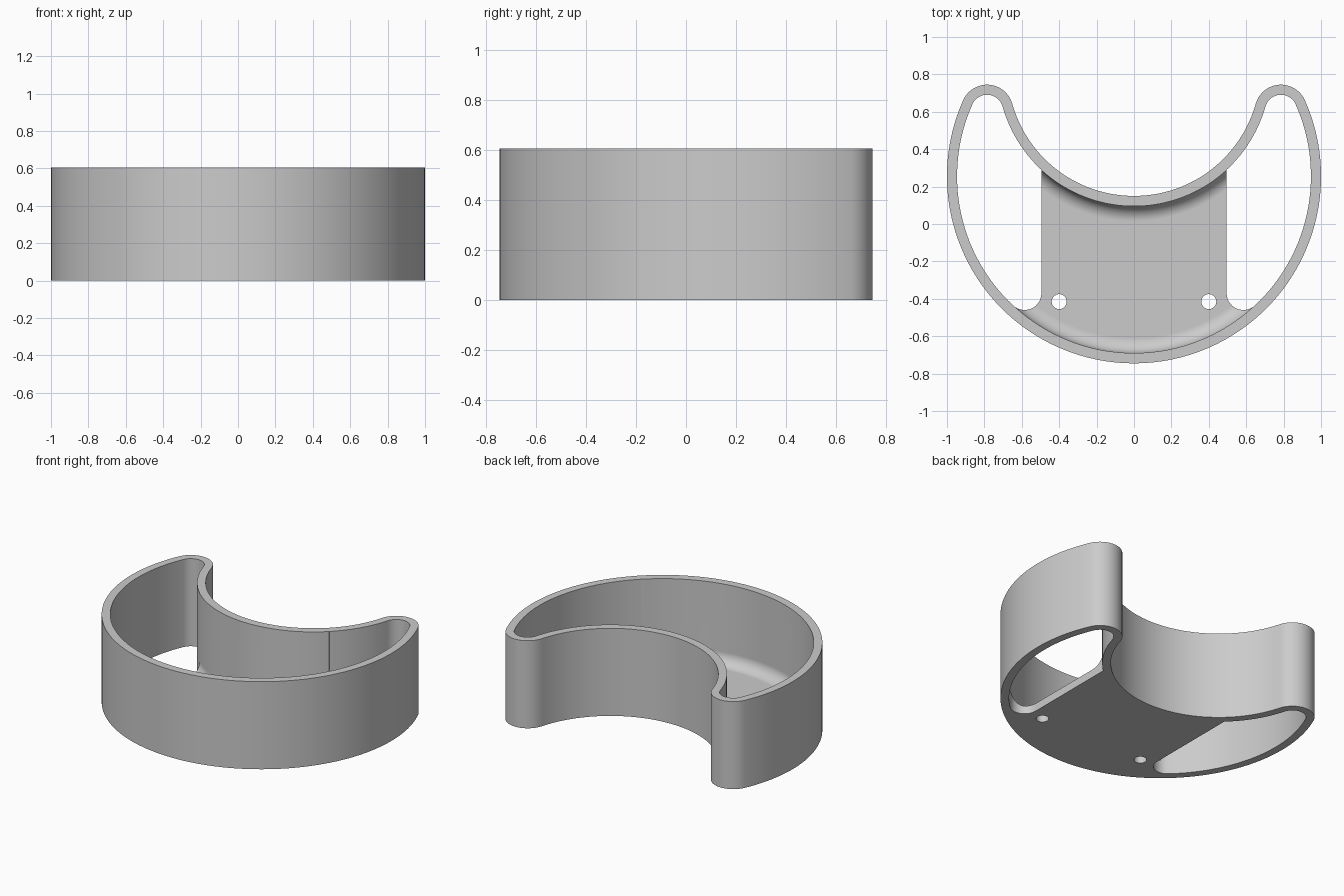
import bpy
import bmesh
from math import sin, cos, pi, radians, degrees, atan2, hypot, sqrt

cube = bpy.data.objects.get("Cube")
if cube:
    bpy.data.objects.remove(cube, do_unlink=True)

HEIGHT, FLOOR, WALL, FILLET = 0.605, 0.055, 0.055, 0.08
OUTER_Y, OUTER_R = 0.255, 1.0          # big round body
NOTCH_Y, NOTCH_R = 0.826, 0.676        # concave back
TIP_X, TIP_Y, TIP_R = 0.7856, 0.605, 0.14
WINDOW_X, CORNER_R = 0.495, 0.09


def arc(cx, cy, r, a0, a1, n):
    """Points along an arc in degrees, without the last one."""
    angles = [radians(a0 + (a1 - a0) * i / n) for i in range(n)]
    return [(cx + r * cos(a), cy + r * sin(a)) for a in angles]


def outline(inset):
    """Crescent made of four tangent arcs, moved inwards by inset."""
    a = degrees(atan2(TIP_Y - OUTER_Y, TIP_X))
    b = degrees(atan2(NOTCH_Y - TIP_Y, TIP_X))
    r = TIP_R - inset
    return (arc(0, OUTER_Y, OUTER_R - inset, 180 - a, 360 + a, 110)
            + arc(TIP_X, TIP_Y, r, a, 180 - b, 16)
            + arc(0, NOTCH_Y, NOTCH_R + inset, -b, b - 180, 64)
            + arc(-TIP_X, TIP_Y, r, b, 180 - a, 16))


def loft(name, rings):
    """Closed solid through a list of (points, z) rings."""
    bm = bmesh.new()
    loops = [[bm.verts.new((x, y, z)) for x, y in pts] for pts, z in rings]
    for low, high in zip(loops, loops[1:]):
        for i in range(len(low)):
            j = (i + 1) % len(low)
            bm.faces.new((low[i], low[j], high[j], high[i]))
    bm.faces.new(loops[0][::-1])
    bm.faces.new(loops[-1])
    bmesh.ops.recalc_face_normals(bm, faces=bm.faces)
    mesh = bpy.data.meshes.new(name)
    bm.to_mesh(mesh)
    bm.free()
    obj = bpy.data.objects.new(name, mesh)
    bpy.context.collection.objects.link(obj)
    return obj


def window(side):
    """Side opening in the floor with a rounded front corner."""
    inset = WALL - 0.001
    reach = OUTER_R - inset - CORNER_R
    cx = WINDOW_X + CORNER_R
    cy = OUTER_Y - sqrt(reach ** 2 - cx ** 2)
    end = degrees(atan2(cy - OUTER_Y, cx))
    tangent_x = cx + CORNER_R * cos(radians(end))
    tangent_y = cy + CORNER_R * sin(radians(end))
    notch_r = NOTCH_R + inset
    pts = arc(cx, cy, CORNER_R, 180, 360 + end, 14) + [(tangent_x, tangent_y)]
    pts += [(x, y) for x, y in outline(inset)
            if x > WINDOW_X + 0.005 and (y > tangent_y + 0.005)]
    pts.append((WINDOW_X, NOTCH_Y - sqrt(notch_r ** 2 - WINDOW_X ** 2)))
    return [(side * x, y) for x, y in pts]


# Outer body
body = loft("crescent_tray", [(outline(0), 0), (outline(0), HEIGHT)])

# Cavity with a rounded floor edge
rings = []
for i in range(11):
    t = pi / 2 * i / 10
    rings.append((outline(WALL + FILLET * (1 - sin(t))),
                  FLOOR + FILLET * (1 - cos(t))))
rings.append((outline(WALL), HEIGHT + 0.1))
cutters = [loft("cavity_cutter", rings)]

# Side windows and screw holes
for side, label in ((1, "left"), (-1, "right")):
    pts = window(side)
    cutters.append(loft(label + "_window_cutter", [(pts, -0.1), (pts, HEIGHT + 0.2)]))
    hole = arc(side * 0.4, -0.415, 0.04, 0, 360, 32)
    cutters.append(loft(label + "_hole_cutter", [(hole, -0.1), (hole, 0.3)]))

bpy.ops.object.select_all(action='DESELECT')
bpy.context.view_layer.objects.active = body
body.select_set(True)
for cutter in cutters:
    cutter.hide_render = True
    mod = body.modifiers.new(cutter.name, 'BOOLEAN')
    mod.operation = 'DIFFERENCE'
    mod.solver = 'EXACT'
    mod.object = cutter
    bpy.ops.object.modifier_apply(modifier=mod.name)
for cutter in cutters:
    bpy.data.objects.remove(cutter, do_unlink=True)

# Smooth walls, flat floor and rim
bpy.ops.object.shade_smooth_by_angle(angle=radians(30))
mod = body.modifiers.new("flat_floor_normals", 'WEIGHTED_NORMAL')
mod.keep_sharp = True

# Material
grey = bpy.data.materials.new("light_grey")
grey.use_nodes = True
colour = (0.6, 0.6, 0.6, 1)
grey.diffuse_color = colour
grey.node_tree.nodes["Principled BSDF"].inputs["Base Color"].default_value = colour
body.data.materials.clear()
body.data.materials.append(grey)
